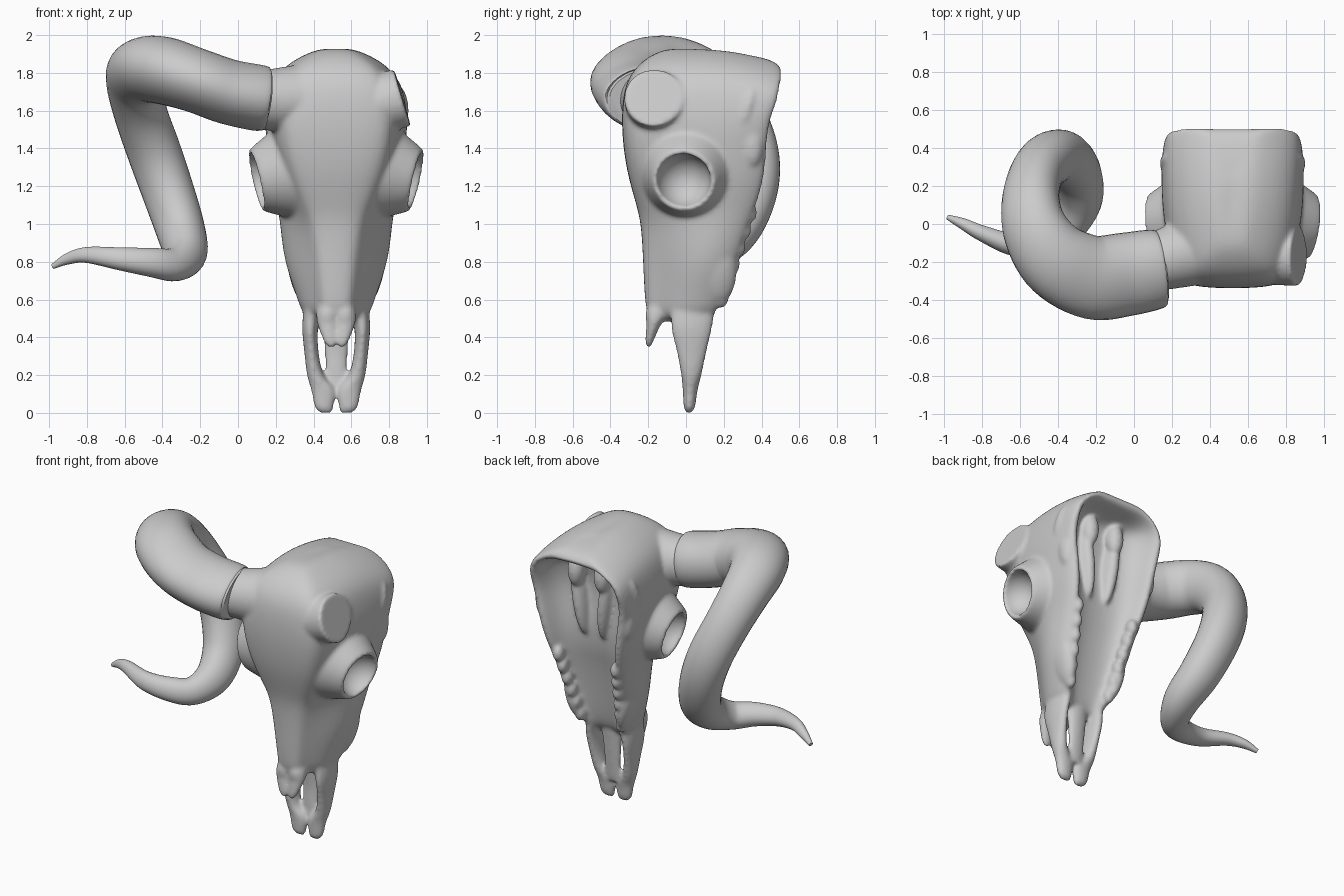
import bpy, bmesh, math
from mathutils import Vector, Matrix

if "Cube" in bpy.data.objects:
    bpy.data.objects.remove(bpy.data.objects["Cube"])

CX = 0.52  # skull mid-plane


def finish(bm, name):
    bmesh.ops.recalc_face_normals(bm, faces=bm.faces)
    me = bpy.data.meshes.new(name)
    bm.to_mesh(me)
    bm.free()
    ob = bpy.data.objects.new(name, me)
    bpy.context.collection.objects.link(ob)
    return ob


def bake(ob):
    bpy.ops.object.select_all(action='DESELECT')
    ob.select_set(True)
    bpy.context.view_layer.objects.active = ob
    bpy.ops.object.convert(target='MESH')


def loft(bm, rings):
    vs = [[bm.verts.new(p) for p in r] for r in rings]
    n = len(vs[0])
    for a, b in zip(vs, vs[1:]):
        for i in range(n):
            j = (i + 1) % n
            bm.faces.new((a[i], a[j], b[j], b[i]))
    bm.faces.new(vs[0])
    bm.faces.new(vs[-1][::-1])


def catmull(keys, steps):
    k = [Vector(p) for p in keys]
    k = [2 * k[0] - k[1]] + k + [2 * k[-1] - k[-2]]
    out = []
    for a, b, c, d in zip(k, k[1:], k[2:], k[3:]):
        for s in range(steps):
            t = s / steps
            out.append(0.5 * (2 * b + (c - a) * t + (2 * a - 5 * b + 4 * c - d) * t * t
                              + (3 * b - a - 3 * c + d) * t ** 3))
    return out + [k[-2]]


def stack(bm, keys):
    # ellipses stacked along z: x, y, z, rx, ry
    rings = []
    for x, y, z, rx, ry in catmull(keys, 5):
        rings.append([(x + rx * math.cos(i * math.tau / 20), y + ry * math.sin(i * math.tau / 20), z)
                      for i in range(20)])
    loft(bm, rings)


def ball(bm, c, r, rot=None):
    m = Matrix.Translation(c) @ (rot or Matrix()) @ Matrix.Diagonal((*r, 1))
    bmesh.ops.create_uvsphere(bm, u_segments=24, v_segments=16, radius=1, matrix=m)


def cone(bm, a, b, ra, rb):
    a, b = Vector(a), Vector(b)
    m = Matrix.Translation((a + b) / 2) @ (b - a).to_track_quat('Z', 'Y').to_matrix().to_4x4()
    bmesh.ops.create_cone(bm, cap_ends=True, segments=40, radius1=ra, radius2=rb,
                          depth=(b - a).length, matrix=m)


# Cranium and snout, open at the back: z, nose half-width, half-width, rim half-width, front, back, hollow depth
ROWS = [(.47, .09, .175, .13, -.205, .13, .03), (.6, .105, .21, .17, -.222, .2, .06),
        (.8, .125, .295, .225, -.23, .27, .10), (1.0, .155, .31, .25, -.24, .335, .13),
        (1.1, .20, .325, .27, -.265, .38, .15), (1.25, .26, .36, .30, -.31, .425, .18),
        (1.4, .30, .375, .33, -.335, .435, .20), (1.55, .32, .385, .355, -.345, .445, .22),
        (1.7, .305, .365, .36, -.335, .49, .24), (1.79, .265, .335, .335, -.30, .505, .22),
        (1.86, .20, .27, .26, -.24, .515, .01), (1.91, .12, .18, .17, -.16, .505, .0),
        (1.94, .05, .08, .08, -.06, .44, .0)]
bm = bmesh.new()
rings = []
for z, nw, w, rw, yf, yb, d in ROWS:
    L = yb - yf
    half = [(nw * .75, yf + .01), (nw, yf + .07), (nw + .72 * (w - nw), yf + .42 * L),
            (w, yf + .72 * L), (rw + .015, yb), (rw * .84, yb), (rw * .72, yb - .8 * d)]
    ring = [(0, yf)] + half + [(0, yb - d)] + [(-x, y) for x, y in half[::-1]]
    # crown slopes down towards the back
    drop = .3 * min(1, max(0, (z - 1.4) / .35))
    rings.append([(CX + x, y, z - drop * max(0, y) ** 2) for x, y in ring])
loft(bm, rings)
base = finish(bm, "skull_base")
base.modifiers.new("sub", 'SUBSURF').levels = 2
bake(base)

# Skull details added to the base
bm = bmesh.new()
bm.from_mesh(base.data)
bpy.data.objects.remove(base)
cut = bmesh.new()
for s in (-1, 1):
    # jaw prongs and nasal tips
    stack(bm, [(CX + s * .055, .015, 0, .032, .015), (CX + s * .064, .018, .03, .051, .03),
               (CX + s * .07, .022, .12, .064, .04), (CX + s * .11, .028, .2, .045, .055),
               (CX + s * .131, .03, .32, .038, .08), (CX + s * .138, .03, .45, .042, .11),
               (CX + s * .12, .04, .58, .05, .12)])
    stack(bm, [(CX + s * .025, -.197, .343, .014, .01), (CX + s * .032, -.194, .38, .036, .022),
               (CX + s * .045, -.17, .47, .056, .04), (CX + s * .045, -.145, .54, .06, .068),
               (CX + s * .045, -.10, .64, .04, .06)])
    # eye socket rim and its cutter
    ax = Vector((s, -.13, -.23)).normalized()
    c = Vector((CX + s * .405, -.01, 1.235))
    cone(bm, c - ax * .20, c - ax * .015, .28, .185)
    cone(bm, c - ax * .015, c + ax * .02, .185, .165)
    rot = ax.to_track_quat('Z', 'Y').to_matrix().to_4x4()
    ball(cut, c + ax * .03, (.145, .145, .15), rot)
    # ear bump with its ridge, and cheek
    ball(bm, (CX + s * .325, .35, 1.42), (.045, .06, .12))
    ball(bm, (CX + s * .335, .32, 1.6), (.05, .04, .13), Matrix.Rotation(-.3, 4, 'X'))
    ball(bm, (CX + s * .20, .17, .76), (.055, .10, .19), Matrix.Rotation(s * .2, 4, 'Y'))
    # tooth rows
    for i in range(6):
        t = i / 5
        ball(bm, (CX + s * (.155 + .065 * t), .185 + .15 * t, .61 + .45 * t), (.036, .042, .055))
    # long ridges inside the hollow
    ball(bm, (CX + s * .10, .25, 1.48), (.05, .085, .28), Matrix.Rotation(s * .12, 4, 'Y'))
    ball(bm, (CX + s * .10, .31, 1.66), (.055, .06, .11))
# palate plate between prongs
stack(bm, [(CX, .045, .13, .055, .02), (CX, .05, .2, .06, .024), (CX, .06, .35, .064, .03),
           (CX, .06, .55, .085, .05)])
# horn cores: one carries the horn, the other is broken off almost flush
cone(bm, (.36, -.13, 1.66), (.08, -.21, 1.655), .19, .15)
end = Vector((.87, -.17, 1.67))
cone(bm, end - Vector((.95, -.02, .28)) * .26, end, .15, .158)

skull = finish(bm, "skull")
cutter = finish(cut, "socket_cutter")
cutter.hide_render = True
for step in ("join", "cut", "blend"):
    if step == "cut":
        m = skull.modifiers.new(step, 'BOOLEAN')
        m.operation, m.object, m.solver = 'DIFFERENCE', cutter, 'EXACT'
    else:
        m = skull.modifiers.new(step, 'REMESH')
        m.mode, m.voxel_size = 'VOXEL', .01
m = skull.modifiers.new("soften", 'SMOOTH')
m.factor, m.iterations = .5, 12
bake(skull)
bpy.data.objects.remove(cutter)

# Spiral horn: x, y, z, radius, flattening
HORN = [(.152, -.225, 1.66, .155, 1.15), (.12, -.23, 1.665, .174, 1.2), (-.05, -.26, 1.70, .172, 1.28),
        (-.22, -.275, 1.76, .17, 1.3), (-.40, -.19, 1.815, .178, 1.15),
        (-.51, -.04, 1.815, .172, 1.02), (-.54, .12, 1.74, .16, .95), (-.51, .265, 1.58, .148, .95),
        (-.44, .35, 1.38, .142, 1), (-.37, .35, 1.18, .138, 1), (-.305, .27, .98, .13, 1),
        (-.28, .13, .85, .115, 1), (-.34, -.01, .785, .09, 1), (-.46, -.09, .795, .077, 1),
        (-.63, -.11, .815, .06, 1), (-.80, -.05, .835, .042, 1), (-.90, 0, .815, .03, 1),
        (-.98, .035, .775, .014, 1)]
path = catmull(HORN, 6)
pts = [Vector(p[:3]) for p in path]
side = Vector((0, -1, 0))
rings = []
for i, p in enumerate(pts):
    t = (pts[min(i + 1, len(pts) - 1)] - pts[max(i - 1, 0)]).normalized()
    side = (side - t * side.dot(t)).normalized()
    up = t.cross(side)
    r, f = path[i][3], path[i][4]
    ring = []
    for k in range(32):
        a = k * math.tau / 32
        q = r * (1 + .03 * math.cos(3 * a))
        ring.append(p + side * (q * f * math.cos(a)) + up * (q * math.sin(a)))
    rings.append(ring)
bm = bmesh.new()
loft(bm, rings)
horn = finish(bm, "horn")

for ob in (skull, horn):
    bpy.ops.object.select_all(action='DESELECT')
    ob.select_set(True)
    bpy.context.view_layer.objects.active = ob
    bpy.ops.object.shade_smooth_by_angle(angle=math.radians(50))
